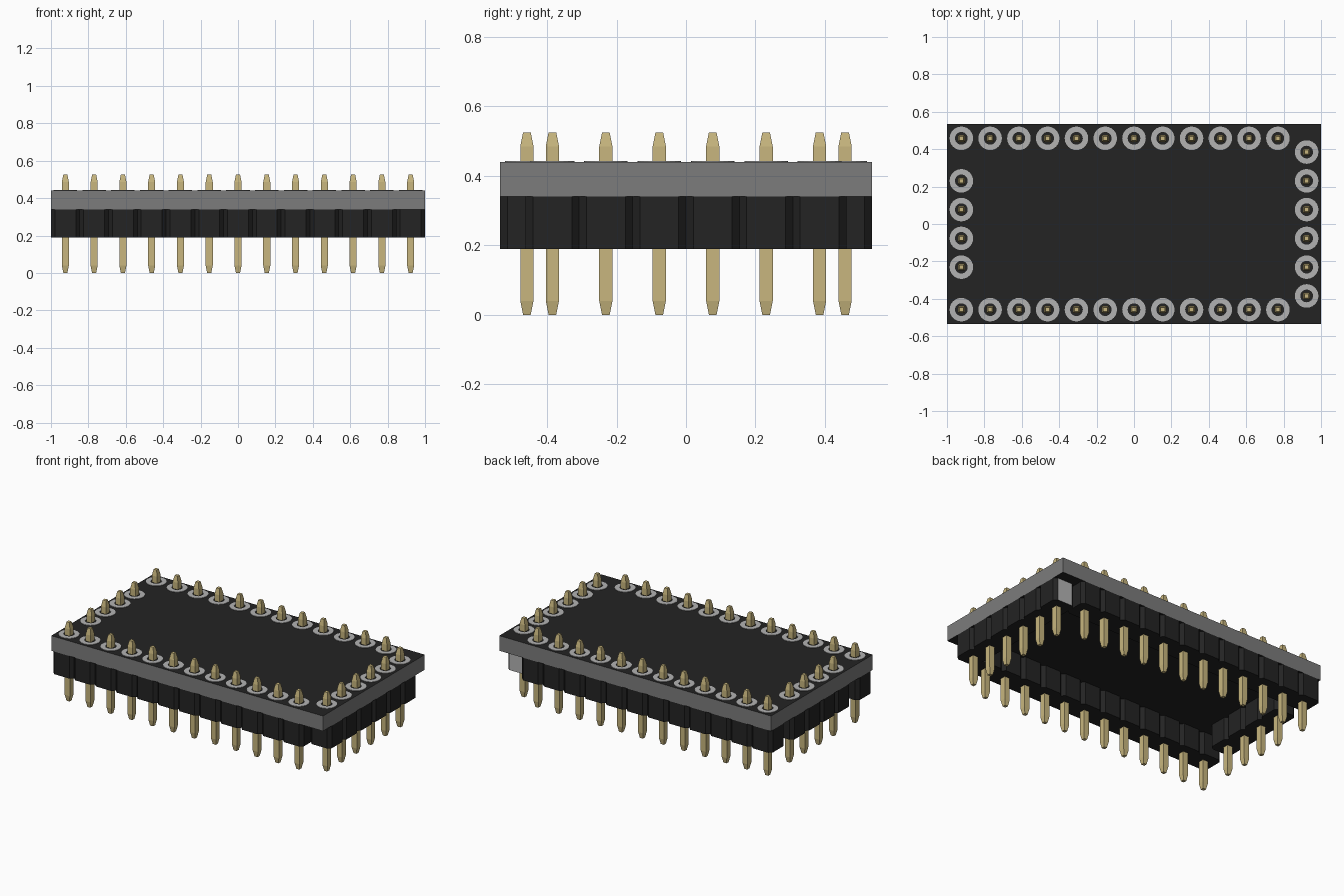
import bpy
import bmesh
from math import pi
from mathutils import Matrix

cube = bpy.data.objects.get("Cube")
if cube:
    bpy.data.objects.remove(cube, do_unlink=True)


def material(name, rgb):
    m = bpy.data.materials.new(name)
    m.use_nodes = True
    m.diffuse_color = (*rgb, 1)
    m.node_tree.nodes["Principled BSDF"].inputs["Base Color"].default_value = (*rgb, 1)
    return m


BLACK = material("black plastic", (0.017, 0.017, 0.017))
GREY = material("grey board edge", (0.2, 0.2, 0.2))
SILVER = material("silver", (0.45, 0.45, 0.45))
GOLD = material("gold", (0.58, 0.47, 0.21))

PITCH = 2 / 13
HALF = PITCH / 2
BASE, BOARD_Z, TOP = 0.19, 0.34, 0.44     # housing bottom, board bottom, board top
EDGE_X, EDGE_Y = 1 - HALF, 0.535 - HALF   # pin lines along the board edges


def finish(bm, name, mats):
    bmesh.ops.recalc_face_normals(bm, faces=bm.faces[:])
    mesh = bpy.data.meshes.new(name)
    bm.to_mesh(mesh)
    bm.free()
    for m in mats:
        mesh.materials.append(m)
    obj = bpy.data.objects.new(name, mesh)
    bpy.context.collection.objects.link(obj)
    return obj


def loft(bm, sections):
    """Square bar through (z, half width) sections, capped at both ends."""
    rings = [[bm.verts.new((sx * w, sy * w, z))
              for sx, sy in ((-1, -1), (1, -1), (1, 1), (-1, 1))]
             for z, w in sections]
    for a, b in zip(rings, rings[1:]):
        for i in range(4):
            j = (i + 1) % 4
            bm.faces.new((a[i], a[j], b[j], b[i]))
    bm.faces.new(rings[0])
    bm.faces.new(rings[-1])


# Circuit board: black faces, grey rim
bm = bmesh.new()
bmesh.ops.create_cube(bm, size=1)
bmesh.ops.scale(bm, vec=(2, 1.07, TOP - BOARD_Z), verts=bm.verts)
bmesh.ops.translate(bm, vec=(0, 0, (TOP + BOARD_Z) / 2), verts=bm.verts)
bm.normal_update()
for f in bm.faces:
    f.material_index = 0 if abs(f.normal.z) > 0.5 else 1
finish(bm, "circuit_board", [BLACK, GREY])


# Shared pin mesh, pointed at both ends
bm = bmesh.new()
loft(bm, [(0, 0.011), (0.04, 0.019), (0.485, 0.019), (0.525, 0.011)])
pin = finish(bm, "pin", [GOLD])

# Shared solder ring mesh
bm = bmesh.new()
SIDES = 24
loops = []
for r, z in ((0.034, TOP), (0.063, TOP), (0.063, TOP + 0.003), (0.034, TOP + 0.003)):
    loops.append([bm.verts.new(Matrix.Rotation(2 * pi * i / SIDES, 3, 'Z').col[0] * r)
                  for i in range(SIDES)])
    for v in loops[-1]:
        v.co.z = z
for k in range(4):
    a, b = loops[k], loops[(k + 1) % 4]
    for i in range(SIDES):
        j = (i + 1) % SIDES
        bm.faces.new((a[i], a[j], b[j], b[i]))
ring = finish(bm, "solder_ring", [SILVER])


def housing(name, count, matrix, silver_end=False):
    """Notched strip of chamfered cells, running along local x."""
    c = 0.021
    side = []
    for i in range(count):
        x = (i - count / 2) * PITCH
        side += [(x, -HALF + c), (x + c, -HALF), (x + PITCH - c, -HALF)]
    side.append((count / 2 * PITCH, -HALF + c))
    outline = side + [(-x, -y) for x, y in side]
    bm = bmesh.new()
    face = bm.faces.new([bm.verts.new((x, y, BASE)) for x, y in outline])
    new = bmesh.ops.extrude_face_region(bm, geom=[face])["geom"]
    bmesh.ops.translate(bm, vec=(0, 0, BOARD_Z - BASE),
                        verts=[g for g in new if isinstance(g, bmesh.types.BMVert)])
    bmesh.ops.recalc_face_normals(bm, faces=bm.faces[:])
    for f in bm.faces:
        f.material_index = int(silver_end and f.normal.x > 0.9)
    bm.transform(matrix)
    finish(bm, name, [BLACK, SILVER])


# Four pin headers: name, pin count, centre, turned, silver end
headers = [
    ("front", 12, (-HALF, -EDGE_Y), False, False),
    ("back", 12, (-HALF, EDGE_Y), False, False),
    ("left", 6, (EDGE_X, 0), True, True),
    ("right", 4, (-EDGE_X, 0), True, False),
]
originals = [pin, ring]
for name, count, (cx, cy), turned, silver in headers:
    m = Matrix.Translation((cx, cy, 0))
    if turned:
        m = m @ Matrix.Rotation(pi / 2, 4, 'Z')
    housing(name + "_header_housing", count, m, silver)
    for i in range(count):
        place = m @ Matrix.Translation(((i - (count - 1) / 2) * PITCH, 0, 0))
        for src in originals:
            obj = bpy.data.objects.new(f"{name}_{src.data.name}_{i + 1}", src.data)
            obj.matrix_world = place
            bpy.context.collection.objects.link(obj)
for src in originals:
    bpy.data.objects.remove(src, do_unlink=True)
